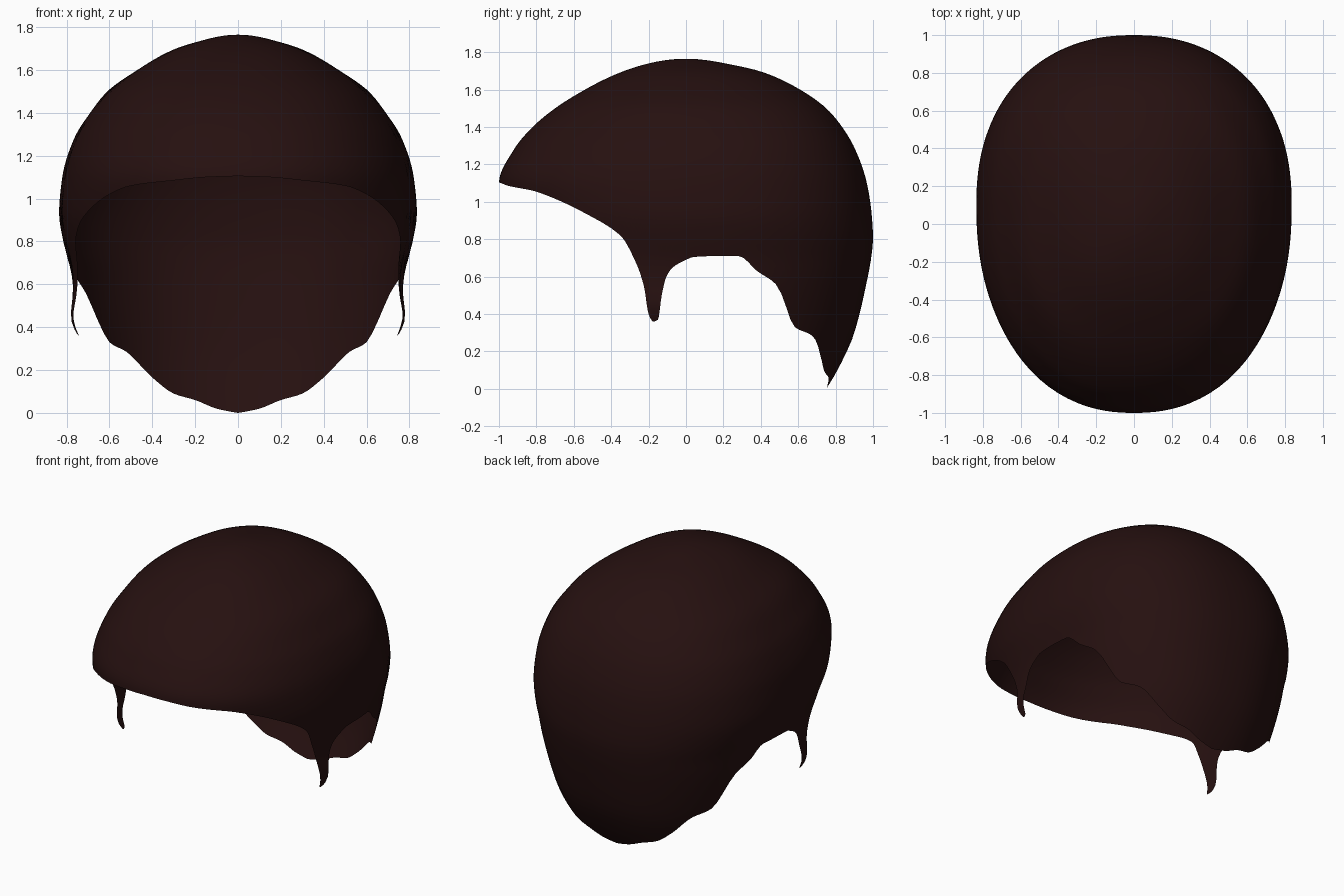
import bpy, bmesh, math

if "Cube" in bpy.data.objects:
    bpy.data.objects.remove(bpy.data.objects["Cube"])

P = 2.25        # superellipse power of the horizontal sections
TOP = 1.765
ROWS = 44
SUB = 4         # columns between hairline points

# head shape by height: z, half width, front y, back y
SHAPE = [(1.765, 0, 0, 0), (1.74, .16, -.20, .21), (1.70, .29, -.33, .39),
         (1.6, .47, -.54, .61), (1.5, .61, -.70, .75), (1.4, .69, -.82, .835),
         (1.28, .765, -.92, .905), (1.1, .82, -1.0, .967), (.93, .835, -.95, .993),
         (.8, .815, -.90, 1.0), (.7, .79, -.90, .99), (.6, .775, -.90, .972),
         (.3, .70, -.90, .90), (.1, .63, -.85, .81), (0, .58, -.8, .75)]

# hairline: (x, z) across the brow, (y, z) along the side, (x, z) across the nape
BROW = [(0, 1.105), (.15, 1.1), (.3, 1.085), (.5, 1.06), (.6, 1.02), (.7, .94)]
SIDE = [(-.35, .82), (-.27, .68), (-.225, .55), (-.2, .40), (-.175, .36), (-.15, .37),
        (-.13, .50), (-.105, .60), (-.07, .65), (0, .69), (.04, .705), (.15, .71),
        (.28, .71), (.38, .63), (.48, .56)]
NAPE = [(.6, .33), (.52, .285), (.4, .165), (.3, .09), (.2, .06), (.1, .02), (0, 0)]


def smooth_curve(keys):
    """Monotone cubic interpolation through (t, value) keys."""
    n = len(keys)
    d = [(keys[i + 1][1] - keys[i][1]) / (keys[i + 1][0] - keys[i][0]) for i in range(n - 1)]
    m = [d[0]] + [2 * a * b / (a + b) if a * b > 0 else 0 for a, b in zip(d, d[1:])] + [d[-1]]

    def f(t):
        i = 0
        while i < n - 2 and t > keys[i + 1][0]:
            i += 1
        (t0, a), (t1, b) = keys[i], keys[i + 1]
        h = t1 - t0
        s = min(1, max(0, (t - t0) / h))
        return ((1 + 2 * s) * (1 - s) ** 2 * a + s * (1 - s) ** 2 * h * m[i]
                + s * s * (3 - 2 * s) * b + s * s * (s - 1) * h * m[i + 1])
    return f


def depth(z):
    return math.sqrt(max(0, TOP - z))


half_width, front_y, back_y = [smooth_curve([(depth(k[0]), k[c]) for k in SHAPE]) for c in (1, 2, 3)]


def section(z):
    q = depth(z)
    return half_width(q), front_y(q), back_y(q), .1 * min(1, (TOP - z) / .4)


def point(phi, z):
    """Surface point: phi runs from 0 at the brow to pi at the nape."""
    w, f, b, c = section(z)
    s, k = max(0, math.sin(phi)), math.cos(phi)
    x = w * s ** (2 / P) if s > 1e-9 else 0
    y = c + ((f - c) if k > 0 else (b - c)) * abs(k) ** (2 / P)
    if y < .1 and z < .8:      # sideburns swell outward
        x += .055 * math.exp(-((z - .42) / .12) ** 2)
    return x, y, z


def phi_from_x(x, z):
    return math.asin(min(1, (x / section(z)[0]) ** (P / 2)))


def phi_from_y(y, z):
    w, f, b, c = section(z)
    t = (y - c) / ((b - c) if y > c else (c - f))
    return math.acos(-math.copysign(min(1, abs(t)) ** (P / 2), t))


line = [(phi_from_x(x, z), z) for x, z in BROW]
line += [(phi_from_y(y, z), z) for y, z in SIDE]
line += [(math.pi - phi_from_x(x, z), z) for x, z in NAPE]
line.sort()
hairline = smooth_curve(line)
phis = [a[0] + (b[0] - a[0]) * i / SUB for a, b in zip(line, line[1:]) for i in range(SUB)] + [math.pi]

# hair cap: columns from crown down to the hairline, mirrored left and right
bm = bmesh.new()
for side in (1, -1):
    grid = []
    for phi in phis:
        low = hairline(phi)
        col = []
        for r in range(ROWS + 1):
            v = r / ROWS
            x, y, z = point(phi, TOP - (TOP - low) * v ** 1.7)
            col.append(bm.verts.new((x * side, y, z)))
        grid.append(col)
    for a, b in zip(grid, grid[1:]):
        for r in range(ROWS):
            quad = (a[r], a[r + 1], b[r + 1], b[r])
            bm.faces.new(quad if side > 0 else quad[::-1])
bmesh.ops.remove_doubles(bm, verts=bm.verts, dist=1e-5)

mesh = bpy.data.meshes.new("hair_cap")
bm.to_mesh(mesh)
bm.free()
for p in mesh.polygons:
    p.use_smooth = True
hair = bpy.data.objects.new("hair_cap", mesh)
bpy.context.collection.objects.link(hair)

mat = bpy.data.materials.new("dark brown hair")
mat.diffuse_color = (.019, .0052, .005, 1)
mat.use_nodes = True
mat.node_tree.nodes["Principled BSDF"].inputs["Base Color"].default_value = mat.diffuse_color
mesh.materials.append(mat)
